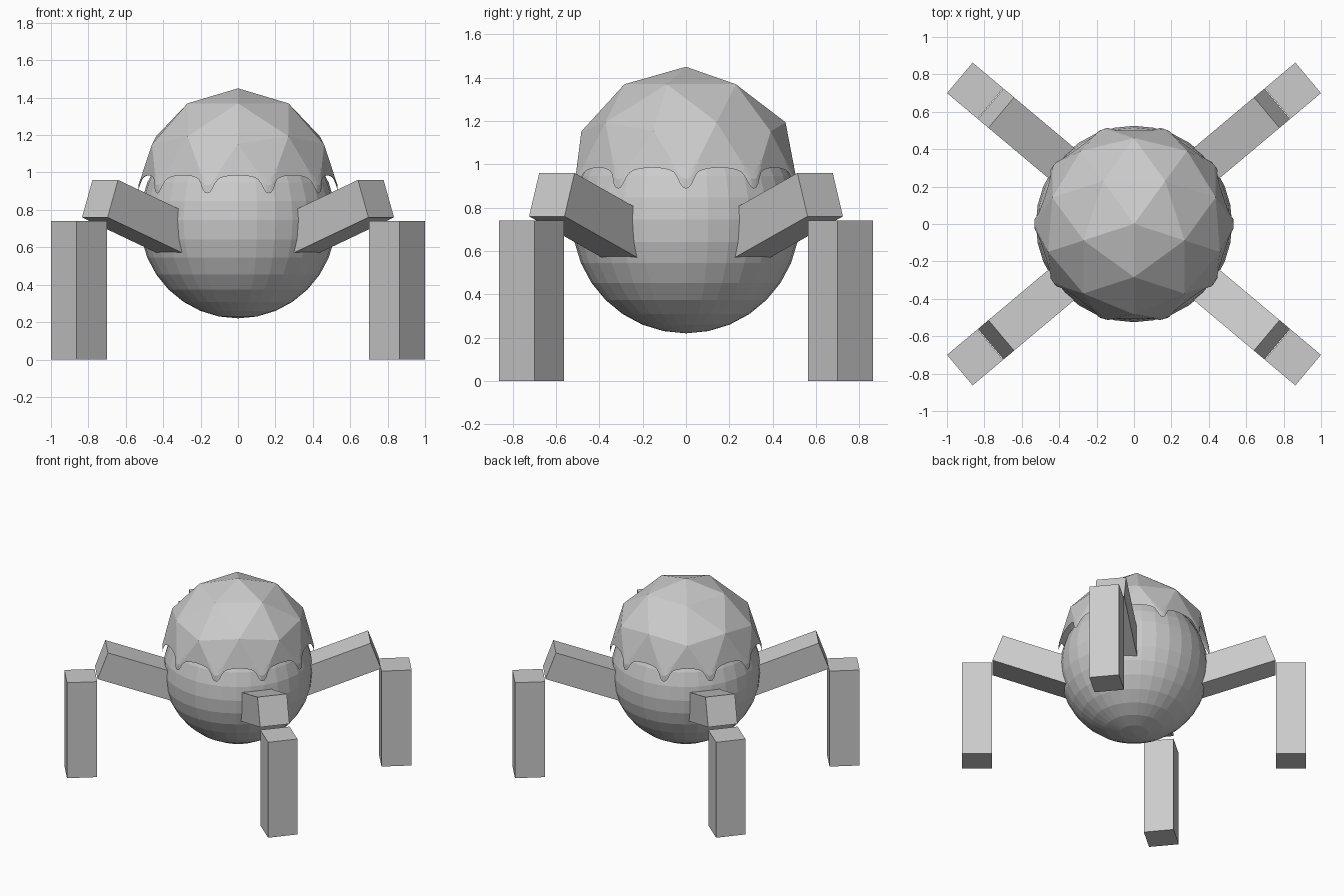
import bpy, bmesh, math
from mathutils import Vector, Matrix
from mathutils.bvhtree import BVHTree

if "Cube" in bpy.data.objects:
    bpy.data.objects.remove(bpy.data.objects["Cube"])

grey = bpy.data.materials.new("plain grey")
grey.diffuse_color = (0.6, 0.6, 0.6, 1)
grey.use_nodes = True
grey.node_tree.nodes["Principled BSDF"].inputs["Base Color"].default_value = grey.diffuse_color


def finish(name, bm):
    me = bpy.data.meshes.new(name)
    bm.to_mesh(me)
    bm.free()
    me.materials.append(grey)
    ob = bpy.data.objects.new(name, me)
    bpy.context.collection.objects.link(ob)
    return ob


# round body
bm = bmesh.new()
bmesh.ops.create_uvsphere(bm, u_segments=32, v_segments=16, radius=0.525,
                          matrix=Matrix.Translation((0, 0, 0.745)))
finish("body", bm)

# faceted cap: upper part of a low-poly ball
CAP_Z, CAP_R, CUT_Z = 0.91, 0.54, 1.02
bm = bmesh.new()
bmesh.ops.create_icosphere(
    bm, subdivisions=2, radius=CAP_R,
    matrix=Matrix.Translation((0, 0, CAP_Z)) @ Matrix.Rotation(-math.pi / 2, 4, 'Z'))
tree = BVHTree.FromBMesh(bm)
bmesh.ops.bisect_plane(bm, geom=bm.verts[:] + bm.edges[:] + bm.faces[:],
                       plane_co=(0, 0, CUT_Z), plane_no=(0, 0, 1), clear_inner=True)

# dripping hem: (degrees from drip centre, height)
DRIP = [(0, 0.888), (1.5, 0.893), (3, 0.912), (4.5, 0.942), (6, 0.962),
        (8, 0.973), (12, 0.981), (18, 0.985)]


def hem(deg):
    d = deg % 36
    d = min(d, 36 - d)
    for (a, za), (b, zb) in zip(DRIP, DRIP[1:]):
        if d <= b:
            return za + (zb - za) * (d - a) / (b - a)
    return DRIP[-1][1]


def on_cap(deg, z):
    a = math.radians(deg)
    out = Vector((math.cos(a), math.sin(a), 0))
    hit = tree.ray_cast(out * 2 + Vector((0, 0, z)), -out)[0]
    return bm.verts.new(hit)


N, ROWS = 240, 3
cols = []
for i in range(N):
    deg = i * 360 / N
    low = hem(deg)
    cols.append([on_cap(deg + 1e-4, low + (CUT_Z - low) * k / ROWS) for k in range(ROWS + 1)])
for i in range(N):
    a, b = cols[i], cols[(i + 1) % N]
    for k in range(ROWS):
        bm.faces.new((a[k], b[k], b[k + 1], a[k + 1]))
finish("dripping_cap", bm)

# four legs, each an upper beam and an upright lower post
S, LEN, TILT = 0.213, 0.74, math.radians(20)


def box(name, matrix):
    bm = bmesh.new()
    bmesh.ops.create_cube(bm, size=1, matrix=matrix)
    finish(name, bm)


for side, deg in (("back_right", 40), ("back_left", 140),
                  ("front_left", 220), ("front_right", 320)):
    turn = Matrix.Rotation(math.radians(deg), 4, 'Z')
    box(side + "_lower_leg", turn @ Matrix.Translation((1.109, 0, 0.37))
        @ Matrix.Diagonal((S, S, LEN, 1)))
    box(side + "_upper_leg", turn @ Matrix.Translation((0.963, 0, 0.86))
        @ Matrix.Rotation(-TILT, 4, 'Y') @ Matrix.Translation((-LEN / 2, 0, 0))
        @ Matrix.Diagonal((LEN, S, S, 1)))
